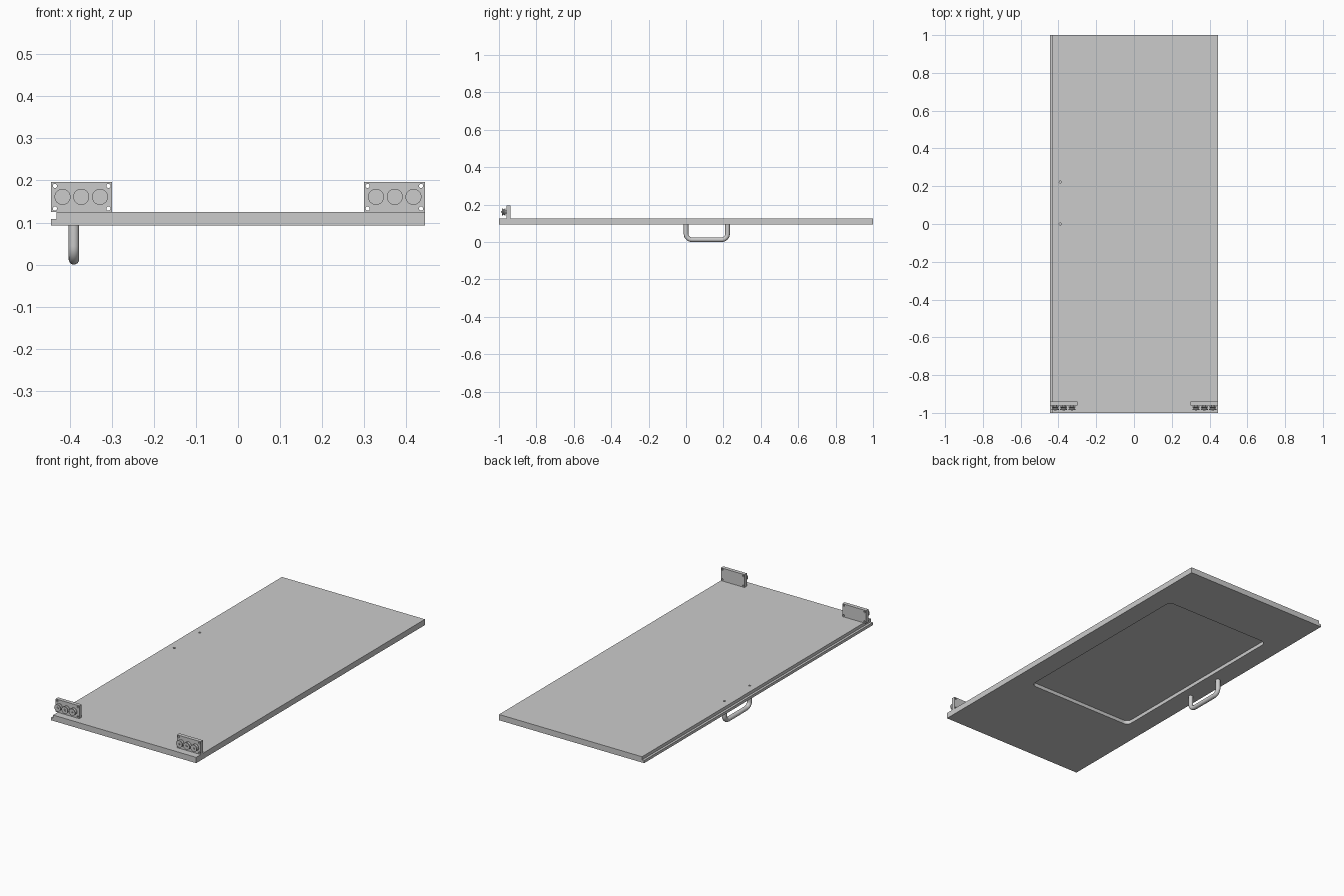
import bpy, bmesh, math
from mathutils import Matrix

if "Cube" in bpy.data.objects:
    bpy.data.objects.remove(bpy.data.objects["Cube"])

HALF_W, Z0, Z1 = 0.444, 0.093, 0.125      # door half width, underside, top
HANDLE_X, LEGS = -0.39, (0.0, 0.222)


def add_object(name, bm):
    bmesh.ops.recalc_face_normals(bm, faces=bm.faces)
    mesh = bpy.data.meshes.new(name)
    bm.to_mesh(mesh)
    bm.free()
    obj = bpy.data.objects.new(name, mesh)
    bpy.context.collection.objects.link(obj)
    return obj


def activate(obj):
    bpy.ops.object.select_all(action='DESELECT')
    obj.select_set(True)
    bpy.context.view_layer.objects.active = obj


def smooth(obj):
    activate(obj)
    bpy.ops.object.shade_smooth_by_angle(angle=math.radians(35))


def extrude(name, outline, offset):
    """Solid made by sweeping a closed 3D outline along an offset."""
    bm = bmesh.new()
    face = bm.faces.new([bm.verts.new(p) for p in outline])
    new = bmesh.ops.extrude_face_region(bm, geom=[face])['geom']
    bmesh.ops.translate(bm, vec=offset, verts=[v for v in new if isinstance(v, bmesh.types.BMVert)])
    if face.is_valid and not any(e.is_boundary for e in bm.edges):
        return add_object(name, bm)
    bmesh.ops.holes_fill(bm, edges=[e for e in bm.edges if e.is_boundary])
    return add_object(name, bm)


def lathe(name, profile, x, y, z, steps=32):
    """Revolve (radius, depth) pairs about an axis pointing to the front."""
    bm = bmesh.new()
    verts = [bm.verts.new((x + r, y - d, z)) for r, d in profile]
    edges = [bm.edges.new(pair) for pair in zip(verts, verts[1:])]
    bmesh.ops.spin(bm, geom=verts + edges, cent=(x, y, z), axis=(0, 1, 0),
                   angle=2 * math.pi, steps=steps)
    bmesh.ops.remove_doubles(bm, verts=bm.verts, dist=1e-5)
    obj = add_object(name, bm)
    smooth(obj)
    return obj


def cylinders(name, centres, radius, depth, along_y=False, sides=20):
    bm = bmesh.new()
    turn = Matrix.Rotation(math.pi / 2, 4, 'X') if along_y else Matrix()
    for c in centres:
        bmesh.ops.create_cone(bm, cap_ends=True, segments=sides, radius1=radius, radius2=radius,
                              depth=depth, matrix=Matrix.Translation(c) @ turn)
    return add_object(name, bm)


def cut(obj, cutter):
    activate(obj)
    mod = obj.modifiers.new("cut", 'BOOLEAN')
    mod.operation, mod.solver, mod.object = 'DIFFERENCE', 'EXACT', cutter
    bpy.ops.object.modifier_apply(modifier=mod.name)
    bpy.data.objects.remove(cutter)


def arc(cx, cy, r, start, end, n=8):
    return [(cx + r * math.cos(math.radians(start + (end - start) * i / n)),
             cy + r * math.sin(math.radians(start + (end - start) * i / n))) for i in range(n + 1)]


# Door leaf with a rebate along its left edge
section = [(-HALF_W, Z0), (HALF_W, Z0), (HALF_W, Z1), (-0.431, Z1), (-0.431, 0.108), (-HALF_W, 0.108)]
door = extrude("door_leaf", [(x, -1, z) for x, z in section], (0, 2, 0))

# Rounded window recess on the underside
rx, ry0, ry1, r = 0.33, -0.445, 0.685, 0.03
outline = (arc(rx - r, ry1 - r, r, 0, 90) + arc(-rx + r, ry1 - r, r, 90, 180)
           + arc(-rx + r, ry0 + r, r, 180, 270) + arc(rx - r, ry0 + r, r, 270, 360))
cut(door, extrude("recess_cutter", [(x, y, Z0 - 0.02) for x, y in outline], (0, 0, 0.04)))

# Handle bolt holes
cut(door, cylinders("bolt_hole_cutter", [(HANDLE_X, y, Z1) for y in LEGS], 0.006, 0.04))

# Bent tube handle
tube, bend = 0.0125, 0.032
path = ([(LEGS[0], Z0 + 0.001)] + arc(LEGS[0] + bend, tube + bend, bend, 180, 270)
        + arc(LEGS[1] - bend, tube + bend, bend, 270, 360) + [(LEGS[1], Z0 + 0.001)])
curve = bpy.data.curves.new("handle", 'CURVE')
curve.dimensions = '3D'
curve.bevel_depth, curve.bevel_resolution, curve.use_fill_caps = tube, 6, True
spline = curve.splines.new('POLY')
spline.points.add(len(path) - 1)
for point, (y, z) in zip(spline.points, path):
    point.co = (HANDLE_X, y, z, 1)
handle = bpy.data.objects.new("handle", curve)
bpy.context.collection.objects.link(handle)
activate(handle)
bpy.ops.object.convert(target='MESH')
smooth(bpy.context.object)

# Two upright roller plates, each with corner holes and three grooved rollers
roller = [(0, 0), (0.009, 0), (0.009, 0.006), (0.019, 0.006), (0.019, 0.010), (0.013, 0.014),
          (0.013, 0.016), (0.019, 0.020), (0.019, 0.024), (0.006, 0.024), (0.006, 0.027), (0, 0.027)]
for side, label in ((-1, "left"), (1, "right")):
    corners = [(0.299, Z1), (HALF_W, Z1), (HALF_W, 0.196), (0.299, 0.196)]
    plate = extrude(f"{label}_roller_plate", [(side * x, -0.96, z) for x, z in corners], (0, 0.021, 0))
    holes = [(side * x, -0.95, z) for x in (0.308, 0.435) for z in (0.133, 0.187)]
    cut(plate, cylinders("plate_hole_cutter", holes, 0.005, 0.06, along_y=True))
    for i in range(3):
        x = side * (0.328 + 0.0445 * i)
        lathe(f"{label}_roller_{i + 1}", roller, x, -0.9595, 0.161)
        cylinders(f"{label}_roller_nut_{i + 1}", [(x, -0.9865, 0.161)], 0.0038, 0.003,
                  along_y=True, sides=6)
